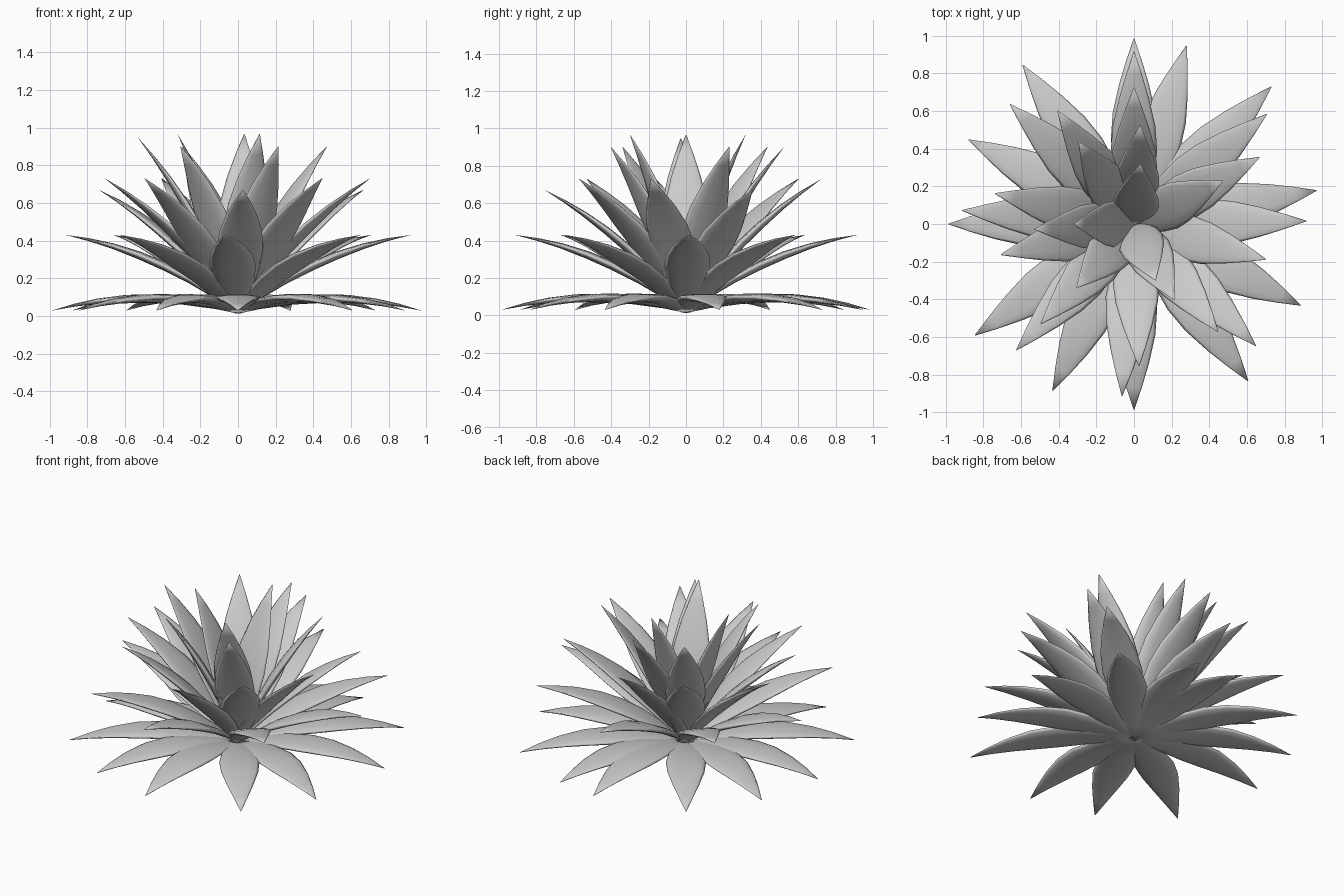
import bpy, bmesh, math
from mathutils import Vector

if "Cube" in bpy.data.objects:
    bpy.data.objects.remove(bpy.data.objects["Cube"])

# (name, tip radius, tip height, arch, leaf angles in degrees) for each whorl
WHORLS = [
    ("ground_leaf", 0.985, 0.03, 0.075, [90, 73.6, 10.4, -26, -90, -116, 180, 153]),
    ("long_ground_leaf", 1.03, 0.03, 0.077, [45, -54, -145, 125]),
    ("low_leaf", 0.915, 0.43, 0.07, [90, 39.6, 1, -45, -94, -133, 175.5, 136]),
    ("middle_leaf", 0.725, 0.73, 0.06, [-15, -52, -133, -167, 124, 90]),
    ("spread_middle_leaf", 0.755, 0.67, 0.06, [28, -88, 167.6]),
    ("upper_leaf", 0.525, 0.9, 0.05, [86.5, 124, 26]),
    ("tall_upper_leaf", 0.53, 0.945, 0.05, [-177]),
    ("inner_leaf", 0.455, 0.9, 0.05, [-62, -132]),
    ("heart_leaf", 0.32, 0.965, 0.045, [84, -69, 180]),
]
# half width along the leaf
WIDTH = [(0, .03), (.12, .065), (.3, .105), (.46, .123), (.6, .113), (.75, .08), (.88, .042), (1, .002)]
SEG = 6


def make_leaf(name, angle, r, z, arch):
    """Arched, fleshy leaf, rounded on both sides."""
    base, tip = Vector((0, 0.02)), Vector((r, z))
    chord = tip - base
    normal = Vector((-chord.y, chord.x)).normalized()
    ctrl = (base + tip) / 2 + normal * arch * 2
    ca, sa = math.cos(math.radians(angle)), math.sin(math.radians(angle))
    us = [-math.cos(math.pi * i / SEG) for i in range(SEG + 1)]
    section = [(u, 1) for u in us] + [(u, -1) for u in us[-2:0:-1]]
    bm = bmesh.new()
    rings = []
    for t, w in WIDTH:
        p = base * (1 - t) ** 2 + ctrl * 2 * t * (1 - t) + tip * t * t
        d = ((ctrl - base) * (1 - t) + (tip - ctrl) * t).normalized()
        n = Vector((-d.y, d.x))
        ring = []
        for u, side in section:
            thick = 0.13 if side > 0 else 0.24
            lift = w * side * thick * math.sqrt(max(0, 1 - u * u))
            q = p + n * lift
            x, y = q.x, u * w
            ring.append(bm.verts.new((x * ca - y * sa, x * sa + y * ca, max(q.y, 0))))
        rings.append(ring)
    k = len(rings[0])
    for a, b in zip(rings, rings[1:]):
        for i in range(k):
            bm.faces.new((a[i], a[(i + 1) % k], b[(i + 1) % k], b[i]))
    bm.faces.new(rings[0])
    bm.faces.new(rings[-1])
    bmesh.ops.recalc_face_normals(bm, faces=bm.faces)
    for f in bm.faces:
        f.smooth = True
    me = bpy.data.meshes.new(name)
    bm.to_mesh(me)
    bm.free()
    ob = bpy.data.objects.new(name, me)
    bpy.context.collection.objects.link(ob)


for name, r, z, arch, angles in WHORLS:
    for a in angles:
        make_leaf(name, a, r, z, arch)
